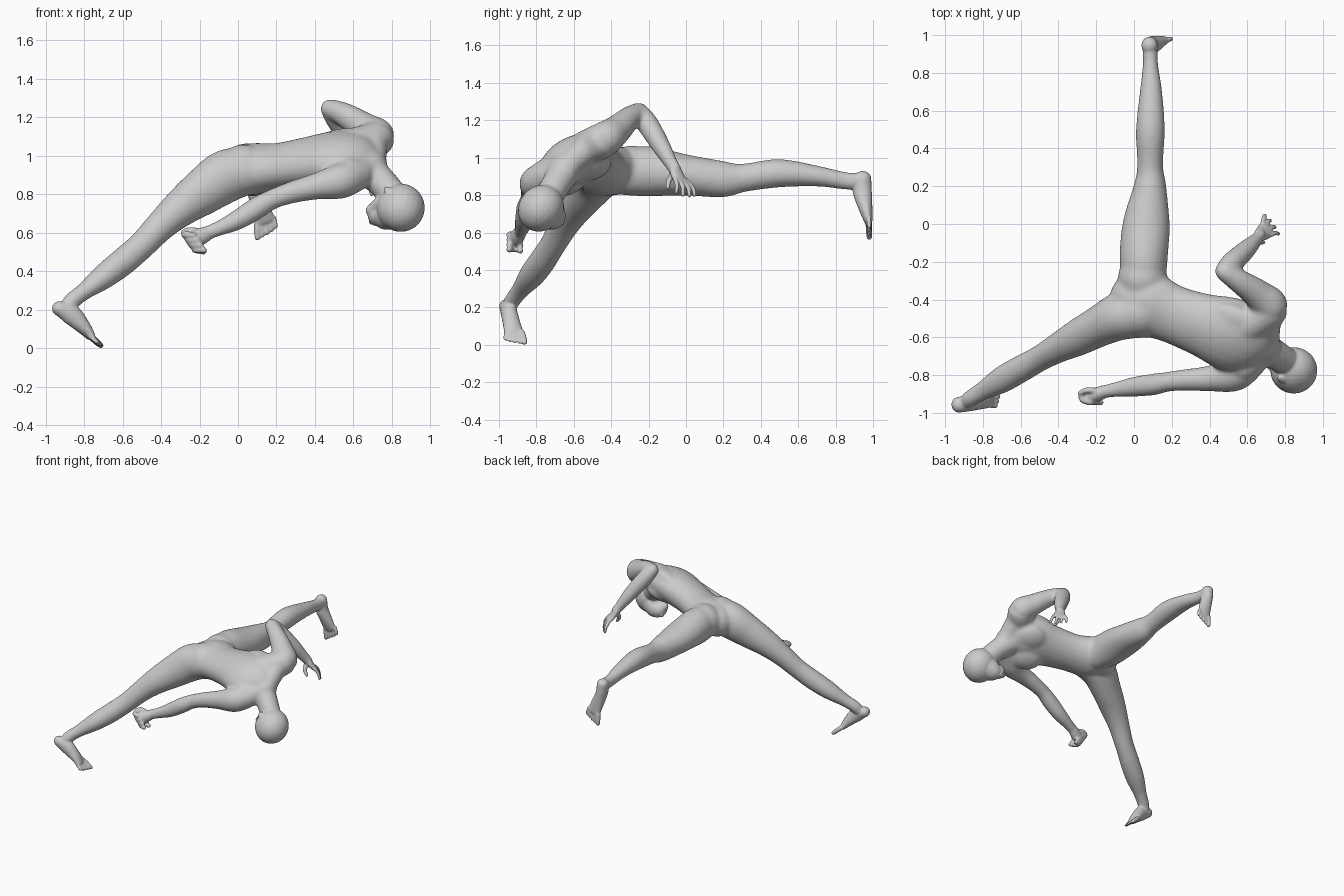
import bpy, bmesh, math
from mathutils import Vector, Matrix

V = Vector
bm = bmesh.new()
GROW = 0.003  # makes up for shrinkage when the body is softened


def spline(rows, t):
    """Catmull-Rom through rows of (x, y, z, half width, half depth)."""
    i = min(int(t), len(rows) - 2)
    u = t - i
    p1, p2 = rows[i], rows[i + 1]
    p0, p3 = rows[max(i - 1, 0)], rows[min(i + 2, len(rows) - 1)]
    return [0.5 * (2 * b + (c - a) * u + (2 * a - 5 * b + 4 * c - d) * u * u
                   + (3 * b - a - 3 * c + d) * u ** 3) for a, b, c, d in zip(p0, p1, p2, p3)]


def tube(rows, lat0=(0, 1, 0), lat1=None, seg=24, sub=6):
    """Round-ended loft; lat0/lat1 give the width direction at start and end."""
    rows = [r if len(r) == 5 else tuple(r) + (r[3],) for r in rows]
    lat0, lat1 = V(lat0), V(lat1 or lat0)
    n = (len(rows) - 1) * sub
    s = [spline(rows, i / sub) for i in range(n + 1)]
    frames = []
    for i, r in enumerate(s):
        d = (V(s[min(i + 1, n)][:3]) - V(s[max(i - 1, 0)][:3])).normalized()
        l = lat0.lerp(lat1, i / n)
        l = (l - d * l.dot(d)).normalized()
        frames.append((V(r[:3]), d, l, d.cross(l), r[3] + GROW, r[4] + GROW))
    rings = []

    def cap(f, sign, angles):
        c, d, l, m, a, b = f
        for q in angles:
            k = math.cos(q)
            rings.append((c + d * sign * min(a, b) * math.sin(q), l * a * k, m * b * k))
    cap(frames[0], -1, (1.5, 1.1, 0.7, 0.35))
    rings.extend((c, l * a, m * b) for c, d, l, m, a, b in frames)
    cap(frames[-1], 1, (0.35, 0.7, 1.1, 1.5))
    vs = [[bm.verts.new(c + a * math.cos(2 * math.pi * k / seg) + b * math.sin(2 * math.pi * k / seg))
           for k in range(seg)] for c, a, b in rings]
    fs = [bm.faces.new((p[k], p[(k + 1) % seg], q[(k + 1) % seg], q[k]))
          for p, q in zip(vs, vs[1:]) for k in range(seg)]
    fs += [bm.faces.new(vs[0][::-1]), bm.faces.new(vs[-1])]
    bmesh.ops.recalc_face_normals(bm, faces=fs)


def ball(c, r, xdir=(1, 0, 0), ydir=(0, 1, 0)):
    """Ellipsoid with radii r along xdir, ydir and their normal."""
    x = V(xdir).normalized()
    y = V(ydir)
    y = (y - x * y.dot(x)).normalized()
    rot = Matrix((x, y, x.cross(y))).transposed().to_4x4()
    bmesh.ops.create_uvsphere(bm, u_segments=24, v_segments=14, radius=1,
                              matrix=Matrix.Translation(c) @ rot @ Matrix.Diagonal((*r, 1)))


def digits(base, side, fwd, spread, lengths, r, curl=(0, 0, 0)):
    """Row of fingers or toes across the side vector."""
    base, side, fwd, curl = V(base), V(side), V(fwd).normalized(), V(curl)
    for i, ln in enumerate(lengths):
        k = i / (len(lengths) - 1) - 0.5
        p = base + side * k
        d = (fwd + side.normalized() * k * spread).normalized()
        tube([(*(p - d * 0.015), r[i]), (*(p + d * ln * 0.55), r[i]),
              (*(p + d * ln + curl), r[i] * 0.85)], side, seg=10, sub=4)


def fuse(name, voxel, rounds):
    """Turn everything in bm into one softened skin."""
    me = bpy.data.meshes.new(name)
    bm.to_mesh(me)
    ob = bpy.data.objects.new(name, me)
    bpy.context.collection.objects.link(ob)
    rm = ob.modifiers.new("fuse", 'REMESH')
    rm.mode = 'VOXEL'
    rm.voxel_size = voxel
    sm = ob.modifiers.new("soften", 'SMOOTH')
    sm.factor = 0.5
    sm.iterations = rounds
    bpy.ops.object.select_all(action='DESELECT')
    bpy.context.view_layer.objects.active = ob
    ob.select_set(True)
    bpy.ops.object.convert(target='MESH')
    return ob


# torso, bent forward and twisted, back facing up
SH = V((.39, .79, .48))
tube([(-.01, -.385, .915, .12, .115), (.07, -.42, .93, .17, .13), (.2, -.475, .945, .155, .115),
      (.35, -.53, .968, .168, .12), (.5, -.58, .985, .2, .13),
      (.61, -.62, .975, .185, .118), (.69, -.65, .945, .10, .08)], (.28, .92, .2), SH)
# buttocks, chest muscles, shoulder blades, slopes of the neck
for c in ((.045, -.29, .938), (.03, -.47, .932)):
    ball(c, (.132, .13, .128))
for s in (-1, 1):
    ball(V((.545, -.565, .905)) + SH * .085 * s, (.12, .105, .058), (.9, -.35, .1), SH)
    ball(V((.5, -.60, 1.03)) + SH * .10 * s, (.16, .095, .055), (.9, -.35, .1), SH)
    tube([(.70, -.67, .93, .062), (*(V((.64, -.63, .99)) + SH * .16 * s), .075)])
# neck
tube([(.64, -.63, .955, .09), (.73, -.68, .88, .078), (.82, -.74, .78, .072)])

# raised kicking leg
tube([(.06, -.32, .92, .11, .12), (.05, -.2, .927, .124, .132), (.065, 0, .907, .122, .107),
      (.085, .2, .885, .084, .094), (.085, .31, .893, .066, .073), (.087, .5, .917, .074, .073),
      (.09, .7, .902, .057, .053), (.087, .84, .878, .039, .045), (.085, .92, .873, .038, .046)], (1, 0, 0))
# supporting leg
tube([(.05, -.48, .92, .12, .12), (-.06, -.485, .895, .125, .135), (-.18, -.54, .815, .106, .12),
      (-.3, -.603, .727, .094, .096), (-.4, -.655, .638, .077, .078), (-.5, -.712, .535, .066, .07),
      (-.6, -.768, .448, .069, .07), (-.7, -.825, .37, .068, .062), (-.8, -.883, .295, .048, .043),
      (-.86, -.92, .248, .042, .042), (-.885, -.94, .215, .04, .04)], (-.4, .9, -.1))
# lower arm side
tube([(.62, -.735, .9, .078), (.53, -.795, .868, .089), (.4, -.818, .84, .066), (.28, -.825, .81, .055),
      (.18, -.835, .775, .05), (.1, -.85, .73, .055), (0, -.862, .668, .05),
      (-.1, -.877, .622, .037), (-.17, -.89, .595, .032, .035)])
# raised arm
tube([(.6, -.54, 1.05, .09), (.722, -.448, 1.092, .094), (.655, -.372, 1.147, .077),
      (.56, -.305, 1.21, .061), (.485, -.255, 1.243, .05)])
tube([(.478, -.25, 1.245, .048), (.52, -.205, 1.18, .056), (.595, -.135, 1.065, .048),
      (.65, -.08, .97, .036, .032), (.67, -.06, .94, .034, .028)], (.4, .7, .4))

# soften the muscles, then add the finer parts on top
core = fuse("core", 0.011, 12)
bm.clear()
bm.from_mesh(core.data)
bpy.data.objects.remove(core)
GROW = 0.001

# head, hanging down and looking back
EAR = V((.05, .77, -.62))
ball((.846, -.775, .730), (.125, .118, .130), (1, 0, 0), EAR)
tube([(.82, -.75, .72, .097, .1), (.765, -.718, .692, .08, .078), (.73, -.705, .69, .062, .055)], EAR)
tube([(.75, -.73, .745, .06, .042), (.697, -.712, .715, .034, .032)], EAR)
tube([(.745, -.685, .65, .014), (.698, -.685, .66, .019)], EAR, seg=10)
for s in (-1, 1):
    ball(V((.79, -.745, .752)) + EAR * .103 * s, (.024, .014, .034), (.6, .3, .5), EAR)
    ball(V((.73, -.696, .668)) + EAR * .028 * s, (.02, .02, .02))

# raised foot, toes pointing down
TOE_LEN, TOE_R = (.06, .057, .052, .045, .035), (.017, .013, .013, .012, .012)
tube([(.082, .945, .887, .042, .045), (.09, .943, .82, .042, .05), (.115, .958, .74, .047, .038),
      (.14, .974, .665, .052, .022)], (1, 0, .2))
digits((.145, .978, .65), (.088, 0, .03), (.12, .04, -1), .25, TOE_LEN, TOE_R)
# standing foot, heel lifted
tube([(-.928, -.957, .206, .041, .038), (-.87, -.948, .178, .042, .053), (-.805, -.932, .112, .047, .038),
      (-.768, -.92, .065, .052, .023)], (-.15, .95, -.1))
digits((-.757, -.918, .053), (0, .088, 0), (.75, .05, -.66), .25, TOE_LEN[::-1], TOE_R[::-1])

# fist
tube([(-.15, -.885, .602, .033, .035), (-.19, -.9, .582, .037, .043), (-.23, -.914, .563, .04, .044)])
for i in range(4):
    z = .60 - i * .026
    x = -.262 + i * .018
    tube([(x + .03, -.945, z - .012, .016), (x - .01, -.93, z - .01, .017), (x - .012, -.898, z - .012, .016),
          (x + .03, -.885, z - .02, .015)], (0, 0, 1), seg=10, sub=4)
tube([(-.2, -.885, .605, .017), (-.25, -.88, .615, .015), (-.285, -.895, .603, .013)], seg=10, sub=4)

# open hand
tube([(.665, -.06, .945, .034, .025), (.685, -.045, .905, .043, .021), (.70, -.03, .88, .044, .018)],
     (.5, -.75, .2))
digits((.708, -.022, .872), (.05, -.068, .01), (.3, .42, -.7), .6,
       (.07, .075, .07, .06), (.012, .012, .012, .011), (.0, -.012, -.015))
tube([(.66, -.065, .92, .018), (.662, -.092, .875, .015), (.685, -.098, .84, .011)], seg=10, sub=4)

# final skin
body = fuse("body", 0.0065, 5)
bpy.ops.object.shade_smooth()
low = min(v.co.z for v in body.data.vertices)
for v in body.data.vertices:
    v.co.z -= low
bm.free()
